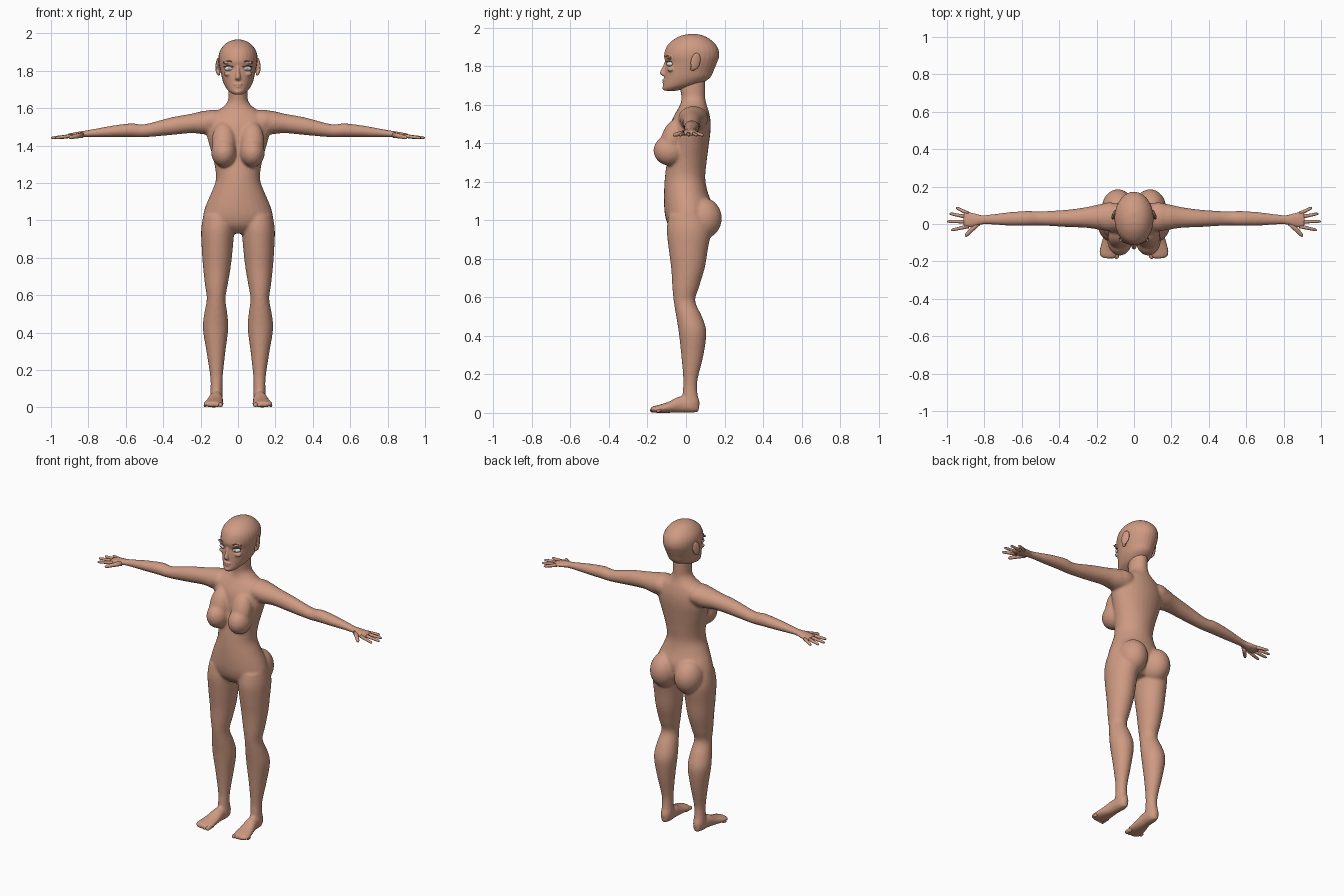
import bpy, bmesh, math
from mathutils import Vector, Matrix


def material(name, rgb):
    m = bpy.data.materials.new(name)
    m.diffuse_color = (*rgb, 1)
    return m


SKIN = material("skin", (0.62, 0.325, 0.225))
WHITE = material("eye white", (0.72, 0.78, 0.80))
IRIS = material("iris grey blue", (0.28, 0.38, 0.43))
BROWN = material("brow brown", (0.22, 0.10, 0.07))


def smooth_rows(rows, steps=4):
    """Catmull-Rom interpolation through the section rows."""
    out = []
    for i in range(len(rows) - 1):
        p = [rows[max(0, min(len(rows) - 1, i + k))] for k in (-1, 0, 1, 2)]
        for s in range(steps):
            t = s / steps
            out.append([0.5 * (2 * b + (c - a) * t + (2*a - 5*b + 4*c - d) * t * t
                               + (3*b - a - 3*c + d) * t ** 3) for a, b, c, d in zip(*p)])
    return out + [list(rows[-1])]


def loft(bm, rows, axis, flip=1, sides=28):
    """Rows: position on axis, two centre coordinates, two half sizes."""
    u, v = [k for k in range(3) if k != axis]
    rings = []
    for pos, cu, cv, ru, rv in smooth_rows(rows):
        ring = []
        for k in range(sides):
            a = 2 * math.pi * k / sides
            co = [0, 0, 0]
            co[axis] = pos
            co[u] = cu + ru * math.cos(a)
            co[v] = cv + rv * math.sin(a)
            co[0] *= flip
            ring.append(bm.verts.new(co))
        rings.append(ring)
    faces = [bm.faces.new(rings[0]), bm.faces.new(rings[-1])]
    for r, q in zip(rings, rings[1:]):
        for k in range(sides):
            n = (k + 1) % sides
            faces.append(bm.faces.new((r[k], r[n], q[n], q[k])))
    bmesh.ops.recalc_face_normals(bm, faces=faces)


def ball(bm, centre, radii, rot=None):
    m = Matrix.Translation(centre) @ (rot or Matrix()) @ Matrix.Diagonal((*radii, 1))
    bmesh.ops.create_uvsphere(bm, u_segments=28, v_segments=18, radius=1, matrix=m)


def finish(name, bm, mats=(SKIN,), voxel=0, relax=0):
    me = bpy.data.meshes.new(name)
    bm.to_mesh(me)
    bm.free()
    for m in mats:
        me.materials.append(m)
    for p in me.polygons:
        p.use_smooth = True
    ob = bpy.data.objects.new(name, me)
    bpy.context.collection.objects.link(ob)
    if voxel:
        r = ob.modifiers.new("blend", 'REMESH')
        r.mode, r.voxel_size, r.use_smooth_shade = 'VOXEL', voxel, True
        s = ob.modifiers.new("relax", 'SMOOTH')
        s.factor, s.iterations = 0.5, relax
    return ob


def front_back(rows):
    """Turn (z, front, back, half width) into loft rows."""
    return [(z, 0, (f + b) / 2, w, (b - f) / 2) for z, f, b, w in rows]


# Body: torso, neck, arms, legs and feet blended into one skin
body = bmesh.new()
loft(body, front_back([
    (0.93, -0.05, 0.08, 0.08), (0.97, -0.09, 0.11, 0.16), (1.02, -0.108, 0.13, 0.186),
    (1.08, -0.114, 0.135, 0.172), (1.15, -0.114, 0.112, 0.142), (1.22, -0.110, 0.10, 0.118),
    (1.30, -0.10, 0.107, 0.126), (1.38, -0.09, 0.117, 0.147), (1.46, -0.085, 0.127, 0.168),
    (1.52, -0.073, 0.127, 0.165), (1.57, -0.047, 0.117, 0.135), (1.60, -0.03, 0.107, 0.088),
    (1.635, -0.024, 0.10, 0.056), (1.68, -0.03, 0.10, 0.051), (1.73, -0.03, 0.10, 0.05)]), 2)
for s in (-1, 1):
    # Arm with palm
    loft(body, [(0.08, 0.04, 1.52, 0.07, 0.065), (0.17, 0.038, 1.523, 0.07, 0.064),
                (0.25, 0.035, 1.518, 0.056, 0.052), (0.36, 0.03, 1.503, 0.046, 0.047),
                (0.50, 0.03, 1.479, 0.038, 0.035), (0.57, 0.03, 1.482, 0.040, 0.037),
                (0.68, 0.027, 1.475, 0.035, 0.030), (0.80, 0.023, 1.464, 0.025, 0.019),
                (0.85, 0.021, 1.458, 0.037, 0.017), (0.89, 0.023, 1.453, 0.045, 0.014),
                (0.912, 0.024, 1.451, 0.043, 0.012)], 0, s)
    # Leg
    loft(body, [(1.03, 0.10, 0.01, 0.085, 0.10), (0.95, 0.108, 0.015, 0.089, 0.115),
                (0.85, 0.111, 0.012, 0.083, 0.102), (0.75, 0.113, 0.010, 0.074, 0.087),
                (0.65, 0.116, -0.002, 0.060, 0.069), (0.58, 0.117, -0.008, 0.050, 0.056),
                (0.50, 0.119, 0.016, 0.062, 0.067), (0.42, 0.120, 0.034, 0.068, 0.072),
                (0.30, 0.118, 0.033, 0.051, 0.058), (0.17, 0.115, 0.023, 0.034, 0.037),
                (0.10, 0.115, 0.021, 0.032, 0.039), (0.05, 0.115, 0.026, 0.034, 0.046),
                (0.01, 0.115, 0.026, 0.026, 0.036)], 2, s)
    # Foot
    loft(body, [(0.066, 0.115, 0.028, 0.018, 0.022), (0.03, 0.115, 0.036, 0.033, 0.036),
                (-0.03, 0.118, 0.043, 0.037, 0.043), (-0.09, 0.125, 0.029, 0.047, 0.029),
                (-0.14, 0.131, 0.021, 0.054, 0.021), (-0.168, 0.134, 0.018, 0.049, 0.017),
                (-0.184, 0.132, 0.017, 0.032, 0.011)], 1, s)
    # Chest and seat fullness
    ball(body, (s * 0.076, -0.086, 1.362), (0.067, 0.083, 0.078))
    ball(body, (s * 0.076, -0.072, 1.42), (0.064, 0.058, 0.11), Matrix.Rotation(-0.3, 4, 'X'))
    ball(body, (s * 0.086, 0.085, 1.01), (0.086, 0.101, 0.108))
    # Shoulder and side of the hip
    ball(body, (s * 0.13, 0.038, 1.53), (0.085, 0.078, 0.062))
finish("body", body, voxel=0.007, relax=10)

# Fingers, thumbs and toes: tapered rods with rounded tips
digits = bmesh.new()


def digit(points, s):
    pts = [Vector((x * s, y, z)) for x, y, z, r in points]
    rad = [p[3] for p in points]
    quat = (pts[-1] - pts[0]).to_track_quat('Z', 'Y')
    rings = []
    for p, r in zip(pts, rad):
        rings.append([digits.verts.new(p + quat @ Vector(
            (r * math.cos(k * math.pi / 5), r * math.sin(k * math.pi / 5), 0))) for k in range(10)])
    for a, b in zip(rings, rings[1:]):
        for k in range(10):
            digits.faces.new((a[k], a[(k + 1) % 10], b[(k + 1) % 10], b[k]))
    digits.faces.new(rings[-1])
    digits.faces.new(rings[0][::-1])


def straight(base, tip, r0, r1, s):
    rows = []
    for t, k in ((0, 1), (0.45, 0.95), (0.85, 1), (0.95, 0.75), (1, 0.3)):
        r = r0 + (r1 - r0) * t
        rows.append([a + (b - a) * t for a, b in zip(base, tip)] + [r * k])
    digit(rows, s)


for s in (-1, 1):
    for y0, x1, y1 in ((-0.012, 0.978, -0.033), (0.012, 1.0, 0.014),
                       (0.036, 0.987, 0.056), (0.055, 0.952, 0.088)):
        straight((0.885, y0, 1.452), (x1, y1, 1.441), 0.011, 0.0075, s)
    straight((0.835, 0.005, 1.456), (0.903, -0.067, 1.442), 0.016, 0.009, s)
    for i in range(5):
        x, r = 0.092 + i * 0.0205, 0.013 - i * 0.0012
        straight((x, -0.13, r + 0.004), (x + 0.002, -0.186 + i * i * 0.002, r), r, r * 0.95, s)
finish("fingers_and_toes", digits)

# Head with jaw, nose, lips and brow ridge
head = bmesh.new()
loft(head, front_back([
    (1.672, -0.112, -0.05, 0.022), (1.685, -0.120, 0.0, 0.042), (1.705, -0.118, 0.07, 0.062),
    (1.74, -0.113, 0.125, 0.080), (1.78, -0.110, 0.145, 0.090), (1.815, -0.106, 0.160, 0.098),
    (1.85, -0.114, 0.172, 0.104), (1.885, -0.107, 0.169, 0.103), (1.915, -0.091, 0.152, 0.092),
    (1.942, -0.058, 0.122, 0.070), (1.958, -0.025, 0.09, 0.045), (1.966, 0.01, 0.06, 0.018)]), 2)
loft(head, [(1.825, 0, -0.10, 0.010, 0.010), (1.795, 0, -0.108, 0.010, 0.014),
            (1.768, 0, -0.115, 0.014, 0.021), (1.755, 0, -0.112, 0.016, 0.018),
            (1.748, 0, -0.108, 0.010, 0.010)], 2)
ball(head, (0, -0.110, 1.727), (0.024, 0.013, 0.007))
ball(head, (0, -0.109, 1.714), (0.020, 0.013, 0.007))
ball(head, (0, -0.102, 1.688), (0.025, 0.021, 0.014))
for s in (-1, 1):
    ball(head, (s * 0.05, -0.086, 1.843), (0.034, 0.014, 0.008))
    ball(head, (s * 0.05, -0.078, 1.783), (0.026, 0.018, 0.014))
finish("head", head, voxel=0.0045, relax=4)

# Ears
ears = bmesh.new()
for s in (-1, 1):
    tilt = Matrix.Rotation(s * 0.35, 4, 'Z') @ Matrix.Rotation(-0.2, 4, 'X')
    ball(ears, (s * 0.108, 0.05, 1.825), (0.009, 0.027, 0.045), tilt)
    ball(ears, (s * 0.103, 0.035, 1.79), (0.008, 0.013, 0.018), tilt)
finish("ears", ears, voxel=0.004, relax=2)

# Eyes with the iris chosen by distance from the middle
eyes = bmesh.new()
for s in (-1, 1):
    ball(eyes, (s * 0.049, -0.084, 1.811), (0.024, 0.016, 0.013), Matrix.Rotation(s * 0.4, 4, 'Z'))
for f in eyes.faces:
    c = f.calc_center_median()
    if c.y < -0.085 and math.hypot(abs(c.x) - 0.049, c.z - 1.811) < 0.008:
        f.material_index = 1
finish("eyes", eyes, (WHITE, IRIS))

# Eyebrows and lash lines: thin arched strips on the face
brows = bmesh.new()
for s in (-1, 1):
    for z, h, rise, y in ((1.846, 0.003, 0.006, -0.103), (1.822, 0.0018, 0.004, -0.1)):
        for k in range(6):
            t = k / 5
            ball(brows, (s * (0.028 + 0.044 * t), y + 0.024 * t * t, z + rise * math.sin(math.pi * t)),
                 (0.007, 0.004, h))
finish("eyebrows", brows, (BROWN,))
